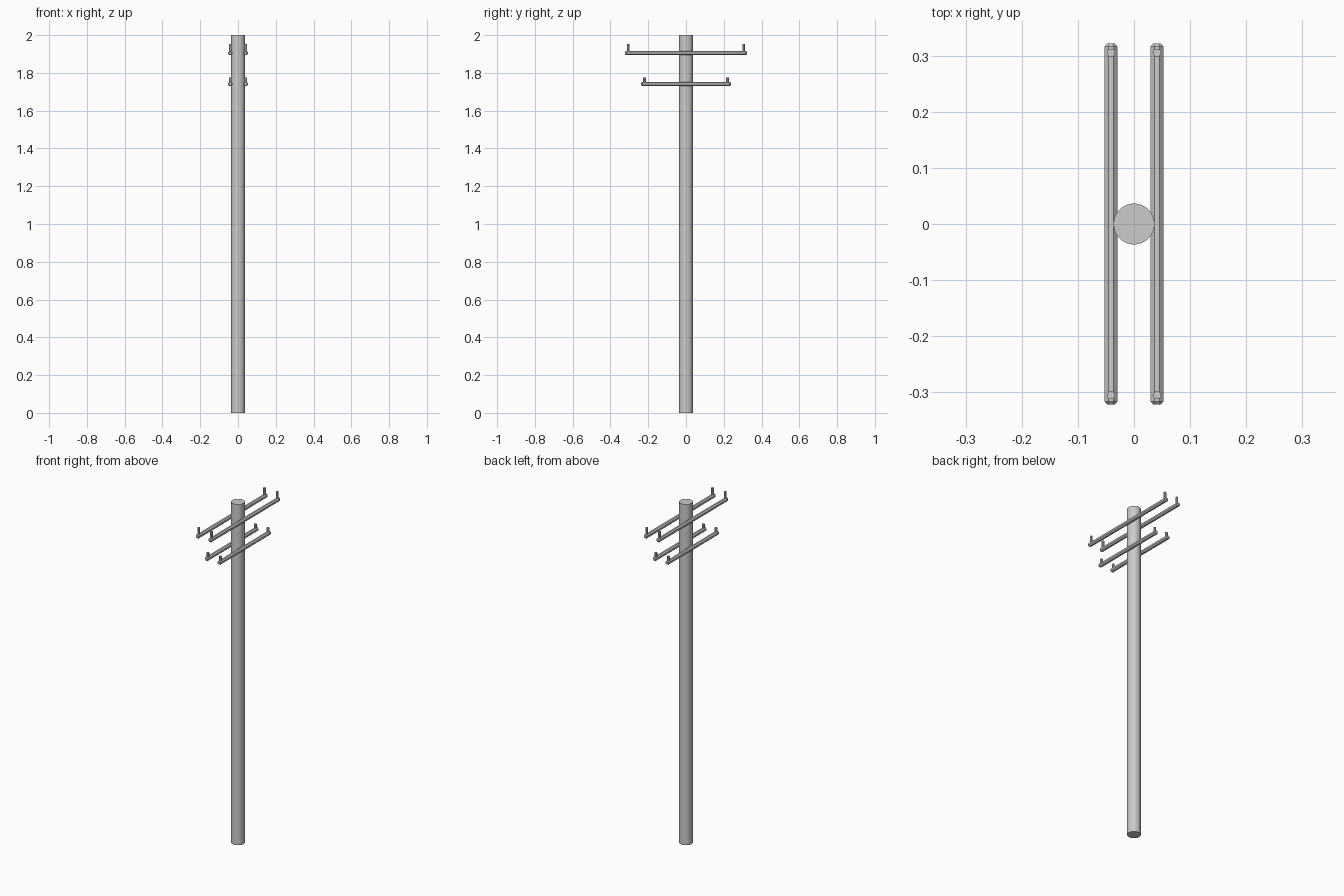
import bpy, bmesh, math

if "Cube" in bpy.data.objects:
    bpy.data.objects.remove(bpy.data.objects["Cube"])


def add_object(name, bm):
    bmesh.ops.recalc_face_normals(bm, faces=bm.faces)
    mesh = bpy.data.meshes.new(name)
    bm.to_mesh(mesh)
    bm.free()
    obj = bpy.data.objects.new(name, mesh)
    bpy.context.collection.objects.link(obj)
    return obj


def lathe(name, profile, sides, location, along_y=False):
    """Capped prism through (height, radius) rings, along z or y."""
    bm = bmesh.new()
    rings = []
    for h, r in profile:
        ring = []
        for i in range(sides):
            a = 2 * math.pi * (i + 0.5) / sides
            u, v = r * math.cos(a), r * math.sin(a)
            ring.append(bm.verts.new((u, h, v) if along_y else (u, v, h)))
        rings.append(ring)
    for a, b in zip(rings, rings[1:]):
        for i in range(sides):
            j = (i + 1) % sides
            bm.faces.new((a[i], a[j], b[j], b[i]))
    bm.faces.new(rings[0])
    bm.faces.new(rings[-1])
    obj = add_object(name, bm)
    obj.location = location
    return obj


# Main pole
lathe("pole", [(0, 0.0365), (2, 0.0365)], 32, (0, 0, 0))

# Paired crossarms with chamfered ends, and an insulator pin at each end
ARM_X, ARM_R, CHAMFER = 0.041, 0.0123, 0.006
for level, half, z, pin_y, pin_top in (("upper", 0.322, 1.905, 0.305, 1.954),
                                       ("lower", 0.237, 1.741, 0.22, 1.775)):
    for side, sx in (("left", -1), ("right", 1)):
        lathe(f"{level}_crossarm_{side}",
              [(-half, ARM_R * 0.6), (-half + CHAMFER, ARM_R),
               (half - CHAMFER, ARM_R), (half, ARM_R * 0.6)],
              8, (sx * ARM_X, 0, z), along_y=True)
        for end, sy in (("front", -1), ("back", 1)):
            lathe(f"{level}_pin_{side}_{end}",
                  [(0, 0.0075), (pin_top - z, 0.0075)],
                  8, (sx * ARM_X, sy * pin_y, z))
